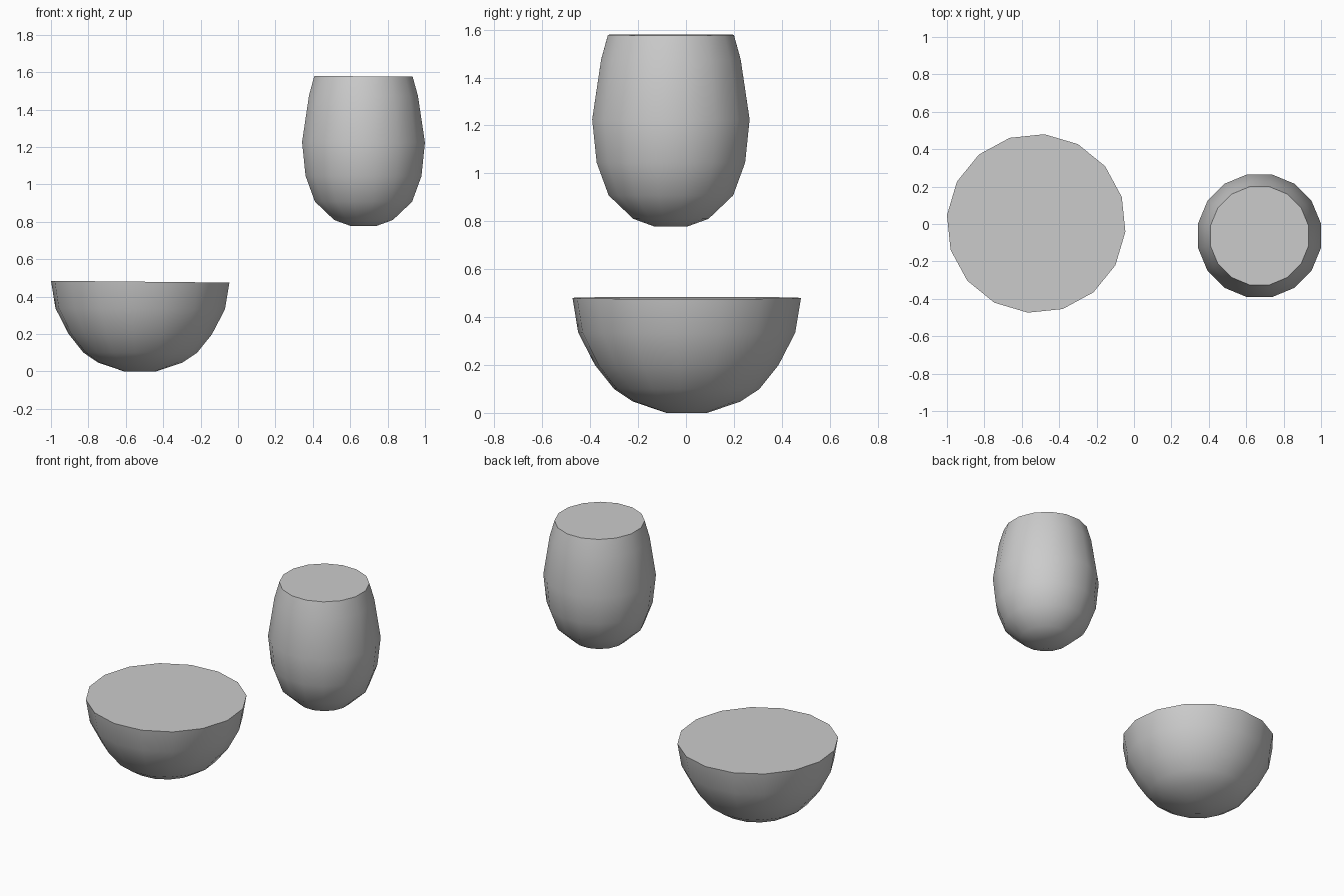
import bpy, bmesh, math

if "Cube" in bpy.data.objects:
    bpy.data.objects.remove(bpy.data.objects["Cube"])

SIDES = 16

def lathe(name, profile, centre, offset_deg, tilt):
    """Closed turned solid from (radius, z) points, bottom to top."""
    bm = bmesh.new()
    z0, z1 = profile[0][1], profile[-1][1]
    rings = []
    for r, z in profile:
        k = (z - z0) / (z1 - z0)
        ring = []
        for i in range(SIDES):
            a = math.radians(offset_deg) + 2 * math.pi * i / SIDES
            x, y = r * math.cos(a), r * math.sin(a)
            ring.append(bm.verts.new((x, y, z - tilt * k * x)))
        rings.append(ring)
    for lo, hi in zip(rings, rings[1:]):
        for i in range(SIDES):
            j = (i + 1) % SIDES
            bm.faces.new((lo[i], lo[j], hi[j], hi[i]))
    bm.faces.new(rings[0][::-1])
    bm.faces.new(rings[-1])
    bmesh.ops.recalc_face_normals(bm, faces=bm.faces)
    mesh = bpy.data.meshes.new(name)
    bm.to_mesh(mesh)
    bm.free()
    obj = bpy.data.objects.new(name, mesh)
    bpy.context.collection.objects.link(obj)
    obj.location = (centre[0], centre[1], 0)
    bpy.ops.object.select_all(action='DESELECT')
    obj.select_set(True)
    bpy.context.view_layer.objects.active = obj
    bpy.ops.object.shade_smooth_by_angle(angle=math.radians(50))
    return obj

# Wide half-round bowl
lathe("bowl",
      [(0.085, 0.0), (0.225, 0.047), (0.305, 0.10), (0.385, 0.20),
       (0.455, 0.335), (0.479, 0.48)],
      (-0.523, 0.003), -5.3, 0.01)

# Tall rounded tumbler held above it
lathe("tumbler",
      [(0.07, 0.778), (0.16, 0.81), (0.265, 0.908), (0.316, 1.045),
       (0.335, 1.225), (0.297, 1.475), (0.268, 1.578)],
      (0.671, -0.063), 11.25, 0.008)
